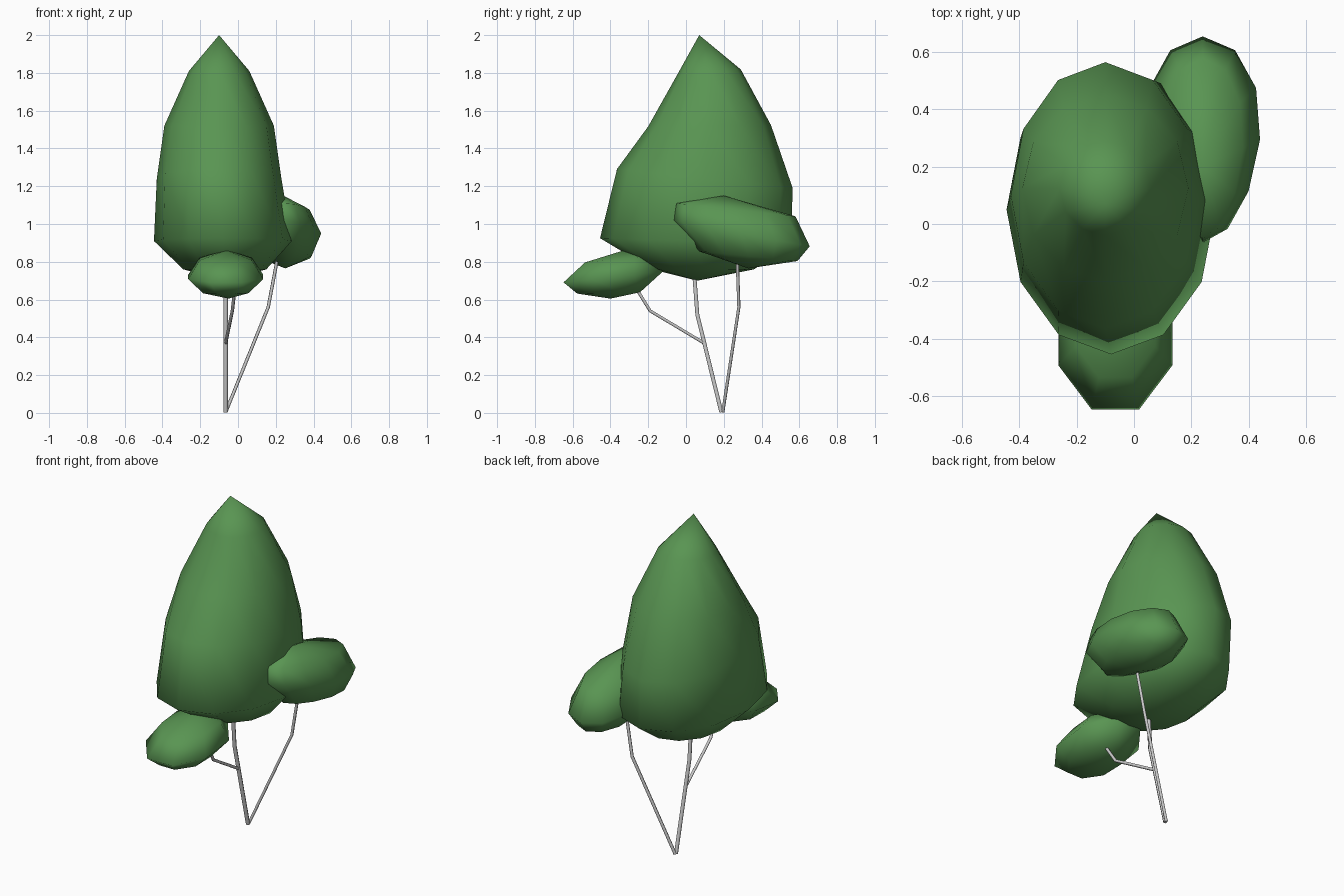
import bpy, bmesh, math

cube = bpy.data.objects.get("Cube")
if cube:
    bpy.data.objects.remove(cube, do_unlink=True)


def make_material(name, rgb):
    mat = bpy.data.materials.new(name)
    mat.use_nodes = True
    mat.diffuse_color = (*rgb, 1)
    mat.node_tree.nodes["Principled BSDF"].inputs["Base Color"].default_value = (*rgb, 1)
    return mat


leaf = make_material("leaf green", (0.10, 0.30, 0.085))
bark = make_material("pale grey bark", (0.6, 0.6, 0.6))


def foliage(name, top, rings, bottom, sides=12, phase=0.0, taper=0.0):
    """Lofted clump; each ring is (x, y, z, x radius, y radius, slope along y)."""
    bm = bmesh.new()
    loops = []
    for x, y, z, rx, ry, slope in rings:
        loop = []
        for i in range(sides):
            a = phase + math.tau * i / sides
            c, s = math.cos(a), math.sin(a)
            loop.append(bm.verts.new((x + rx * c * (1 + taper * s), y + ry * s, z + slope * ry * s)))
        loops.append(loop)
    apex, base = bm.verts.new(top), bm.verts.new(bottom)
    for i in range(sides):
        j = (i + 1) % sides
        bm.faces.new((apex, loops[0][i], loops[0][j]))
        for up, low in zip(loops, loops[1:]):
            bm.faces.new((up[i], low[i], low[j], up[j]))
        bm.faces.new((loops[-1][j], loops[-1][i], base))
    bmesh.ops.recalc_face_normals(bm, faces=bm.faces[:])
    for f in bm.faces:
        f.smooth = True
    mesh = bpy.data.meshes.new(name)
    bm.to_mesh(mesh)
    bm.free()
    mesh.materials.append(leaf)
    bpy.context.collection.objects.link(bpy.data.objects.new(name, mesh))


def stem(name, points, radius):
    """Thin round pole along a bent path."""
    curve = bpy.data.curves.new(name, "CURVE")
    curve.dimensions = "3D"
    curve.bevel_depth = radius
    curve.bevel_resolution = 1
    curve.use_fill_caps = True
    spline = curve.splines.new("POLY")
    spline.points.add(len(points) - 1)
    for p, co in zip(spline.points, points):
        p.co = (*co, 1)
    curve.materials.append(bark)
    bpy.context.collection.objects.link(bpy.data.objects.new(name, curve))


# Tall main crown, leaning and flared at its lower front
foliage("main_crown", (-0.10, 0.07, 2.0), [
    (-0.10, 0.125, 1.81, 0.16, 0.165, 0.05),
    (-0.10, 0.125, 1.52, 0.29, 0.325, 0.01),
    (-0.10, 0.10, 1.24, 0.33, 0.465, -0.11),
    (-0.08, 0.05, 0.91, 0.365, 0.505, -0.03),
    (-0.07, 0.09, 0.76, 0.22, 0.27, 0.0),
], (-0.07, 0.06, 0.70))

# Small clump on the left side
foliage("side_clump", (0.24, 0.20, 1.15), [
    (0.24, 0.265, 1.075, 0.14, 0.315, -0.11),
    (0.24, 0.295, 0.95, 0.20, 0.36, -0.19),
    (0.25, 0.33, 0.83, 0.14, 0.26, -0.10),
], (0.25, 0.33, 0.765), taper=0.15)

# Small clump at the front
foliage("front_clump", (-0.06, -0.33, 0.86), [
    (-0.065, -0.35, 0.815, 0.15, 0.20, 0.10),
    (-0.065, -0.385, 0.72, 0.215, 0.285, 0.11),
    (-0.065, -0.41, 0.635, 0.13, 0.18, 0.02),
], (-0.05, -0.40, 0.605), sides=8, phase=math.pi / 8)

# Bent trunk and two branches
stem("trunk", [(-0.065, 0.187, 0.004), (-0.065, 0.06, 0.52), (-0.065, 0.04, 0.78)], 0.012)
stem("side_branch", [(-0.065, 0.195, 0.004), (0.16, 0.28, 0.56), (0.215, 0.27, 0.85)], 0.009)
stem("front_branch", [(-0.065, 0.095, 0.37), (-0.03, -0.19, 0.54), (-0.015, -0.27, 0.67)], 0.009)
